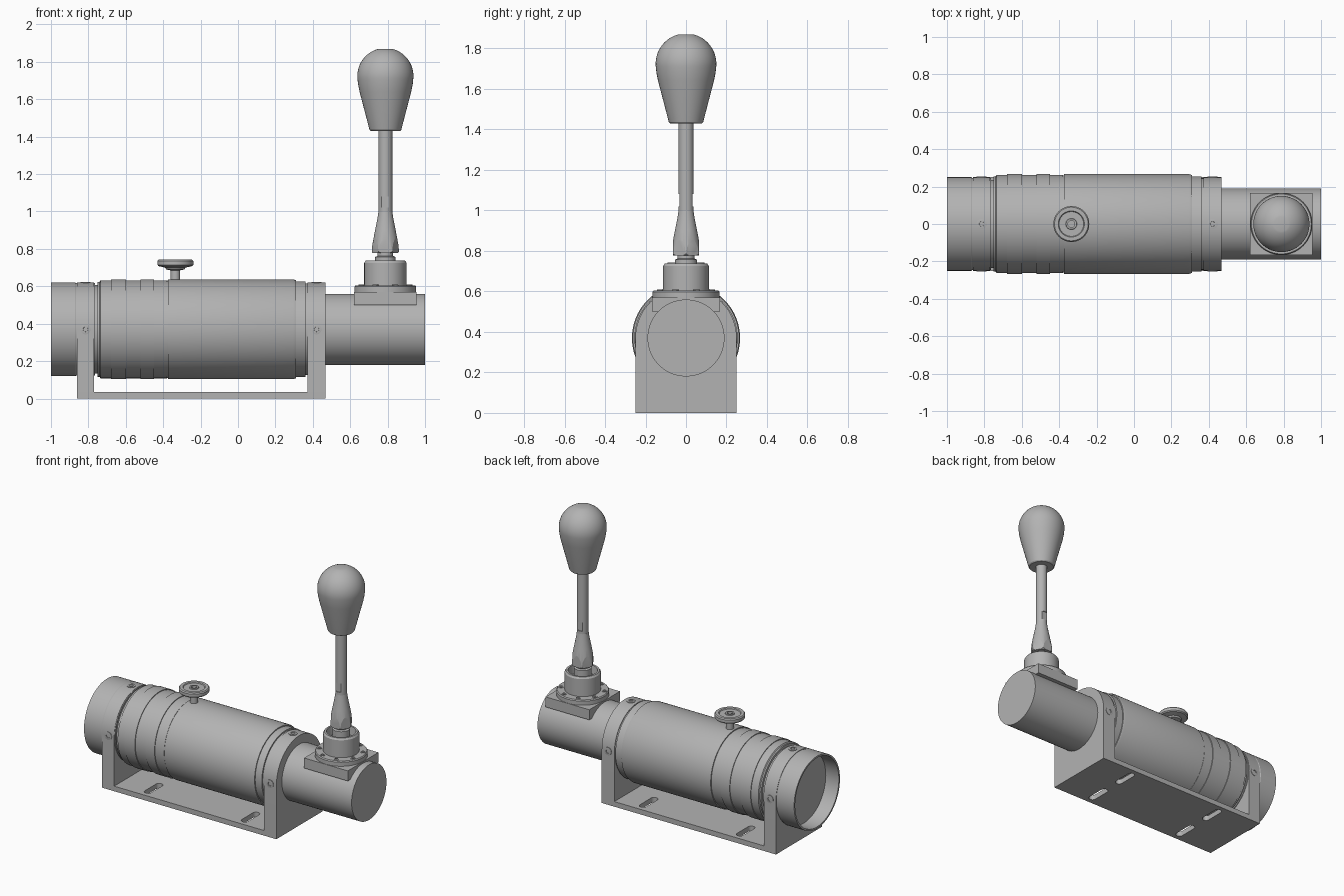
import bpy, bmesh
from math import pi, sin, cos, radians
from mathutils import Matrix, Vector

cube = bpy.data.objects.get("Cube")
if cube:
    bpy.data.objects.remove(cube, do_unlink=True)

grey = bpy.data.materials.new("Plain grey")
grey.use_nodes = True
grey.diffuse_color = (0.45, 0.45, 0.45, 1)
grey.node_tree.nodes["Principled BSDF"].inputs["Base Color"].default_value = grey.diffuse_color

AXIS_Z = 0.37      # height of the barrel axis
STICK_X = 0.788    # position of the lever
TO_X = Matrix.Rotation(pi / 2, 4, 'Y')


def finish(name, bm, matrix):
    bmesh.ops.remove_doubles(bm, verts=bm.verts, dist=1e-5)
    bmesh.ops.recalc_face_normals(bm, faces=bm.faces)
    bm.transform(matrix)
    mesh = bpy.data.meshes.new(name)
    bm.to_mesh(mesh)
    bm.free()
    mesh.materials.append(grey)
    ob = bpy.data.objects.new(name, mesh)
    bpy.context.collection.objects.link(ob)
    smooth(ob)
    return ob


def smooth(ob):
    bpy.ops.object.select_all(action='DESELECT')
    ob.select_set(True)
    bpy.context.view_layer.objects.active = ob
    bpy.ops.object.shade_smooth_by_angle(angle=radians(25))


def lathe(name, profile, matrix, seg=64):
    """Revolve (radius, height) points about local z."""
    bm = bmesh.new()
    rings = [[bm.verts.new((r * cos(2 * pi * i / seg), r * sin(2 * pi * i / seg), h))
              for i in range(seg)] for r, h in [(0, profile[0][1])] + profile + [(0, profile[-1][1])]]
    for a, b in zip(rings, rings[1:]):
        for i in range(seg):
            j = (i + 1) % seg
            bm.faces.new((a[i], a[j], b[j], b[i]))
    return finish(name, bm, matrix)


def prism(name, outline, depth, matrix):
    """Extrude a flat outline along local z."""
    bm = bmesh.new()
    face = bm.faces.new([bm.verts.new((x, y, 0)) for x, y in outline])
    top = bmesh.ops.extrude_face_region(bm, geom=[face])["geom"]
    bmesh.ops.translate(bm, vec=(0, 0, depth), verts=[v for v in top if isinstance(v, bmesh.types.BMVert)])
    return finish(name, bm, matrix)


def box(name, lo, hi):
    outline = [(lo[0], lo[1]), (hi[0], lo[1]), (hi[0], hi[1]), (lo[0], hi[1])]
    return prism(name, outline, hi[2] - lo[2], at(0, 0, lo[2]))


def at(x, y, z):
    return Matrix.Translation((x, y, z))


def arc(cx, cy, r, start, end, n=24):
    return [(cx + r * cos(start + (end - start) * i / n), cy + r * sin(start + (end - start) * i / n))
            for i in range(n + 1)]


def boolean(target, cutter, operation):
    mod = target.modifiers.new("Cut", 'BOOLEAN')
    mod.object, mod.operation, mod.solver = cutter, operation, 'EXACT'
    bpy.context.view_layer.objects.active = target
    bpy.ops.object.modifier_apply(modifier=mod.name)
    bpy.data.objects.remove(cutter, do_unlink=True)
    smooth(target)


# Barrel, with an open rear cup, stepped rings and shallow grooves
barrel = [(0.238, -0.9), (0.238, -1), (0.25, -1), (0.25, -0.87), (0.247, -0.865), (0.247, -0.765),
          (0.236, -0.765), (0.236, -0.75), (0.254, -0.75), (0.254, -0.74), (0.262, -0.735), (0.262, -0.68)]
for i, x in enumerate((-0.68, -0.6, -0.52, -0.45)):
    r = 0.267 if i % 2 == 0 else 0.262
    barrel += [(r, x), (r, (-0.6, -0.52, -0.45, -0.38)[i])]
barrel += [(0.26, -0.38), (0.26, -0.375), (0.267, -0.375), (0.267, 0.295), (0.262, 0.31),
           (0.255, 0.31), (0.255, 0.36), (0.245, 0.36), (0.245, 0.4)]
lathe("barrel", barrel, at(0, 0, AXIS_Z) @ TO_X, 96)
lathe("front_tube", [(0.19, 0.4), (0.19, 1)], at(0, 0, AXIS_Z) @ TO_X, 96)

# Cradle: base plate with slots and two round-topped uprights
base = box("base_plate", (-0.862, -0.25, 0), (0.468, 0.25, 0.035))
for x in (-0.55, 0.19):
    for y in (-0.135, 0.135):
        slot = arc(x, y + 0.06, 0.024, 0, pi, 10) + arc(x, y - 0.06, 0.024, pi, 2 * pi, 10)
        boolean(base, prism("slot_cutter", slot, 0.2, at(0, 0, -0.1)), 'DIFFERENCE')
# local x of the outline becomes y, local y becomes z, depth becomes x
TO_SIDE = Matrix(((0, 0, 1, 0), (1, 0, 0, 0), (0, 1, 0, 0), (0, 0, 0, 1)))
arch = [(-0.25, 0), (0.25, 0)] + arc(0, AXIS_Z, 0.25, 0, pi, 48)
for name, x0, x1 in (("rear_upright", -0.862, -0.77), ("front_upright", 0.372, 0.468)):
    prism(name, arch, x1 - x0, at(x0, 0, 0) @ TO_SIDE)


# Socket screws around each upright
def screw(name, r, matrix):
    lathe(name, [(r, -0.01), (r, 0.003), (r * 0.8, 0.004), (r * 0.5, 0.004), (r * 0.45, -0.004)], matrix, 18)


for x in (-0.815, 0.42):
    for side, turn in (("left", -pi / 2), ("top", 0), ("right", pi / 2)):
        screw(side + "_screw", 0.027, at(x, 0, AXIS_Z) @ Matrix.Rotation(turn, 4, 'X') @ at(0, 0, 0.25))
for y in (-0.168, 0.168):
    screw("end_screw", 0.011, at(1, y, AXIS_Z) @ TO_X @ at(0, 0, -0.004))

# Thumb screw on top of the barrel
lathe("thumb_screw", [(0.025, 0.6), (0.025, 0.685), (0.048, 0.69), (0.055, 0.7), (0.09, 0.708),
                      (0.096, 0.715), (0.096, 0.735), (0.09, 0.742), (0.07, 0.742), (0.066, 0.736),
                      (0.03, 0.736), (0.028, 0.742), (0.018, 0.742), (0.018, 0.715)], at(-0.335, 0, 0), 48)

# Lever mount: block, round flange, bolts and hollow hub
box("mount_block", (STICK_X - 0.167, -0.167, 0.5), (STICK_X + 0.167, 0.167, 0.57))
lathe("mount_flange", [(0.165, 0.56), (0.165, 0.598), (0.16, 0.605)], at(STICK_X, 0, 0))
for i in range(8):
    a = pi / 8 + i * pi / 4
    screw("flange_bolt", 0.016, at(STICK_X + 0.139 * cos(a), 0.139 * sin(a), 0.605))
lathe("hub", [(0.113, 0.6), (0.113, 0.725), (0.105, 0.737), (0.092, 0.737), (0.085, 0.68)], at(STICK_X, 0, 0))
lathe("pivot", [(0.055, 0.67), (0.055, 0.757), (0.042, 0.762), (0.042, 0.79)], at(STICK_X, 0, 0), 32)

# Lever: tapered hexagonal foot and shaft with spanner flats
foot = lathe("lever_foot", [(0.066, 0.777), (0.073, 0.785), (0.07, 0.82), (0.055, 0.9), (0.042, 0.965),
                            (0.037, 1.0)], at(STICK_X, 0, 0))
hexagon = [(0.0732 * cos(i * pi / 3), 0.0732 * sin(i * pi / 3)) for i in range(6)]
boolean(foot, prism("hex_cutter", hexagon, 0.4, at(STICK_X, 0, 0.7)), 'INTERSECT')
shaft = lathe("lever_shaft", [(0.037, 0.995), (0.037, 1.45)], at(STICK_X, 0, 0), 48)
for s in (-1, 1):
    y0, y1 = sorted((s * 0.031, s * 0.1))
    boolean(shaft, box("flat_cutter", (STICK_X - 0.1, y0, 1.02), (STICK_X + 0.1, y1, 1.08)), 'DIFFERENCE')

# Teardrop grip with a rounded crown
grip = [(0.078, 1.43), (0.085, 1.437), (0.138, 1.64), (0.146, 1.68)]
grip += arc(0, 1.724, 0.15, radians(-8), radians(75), 20)
lathe("grip", grip, at(STICK_X, 0, 0))
